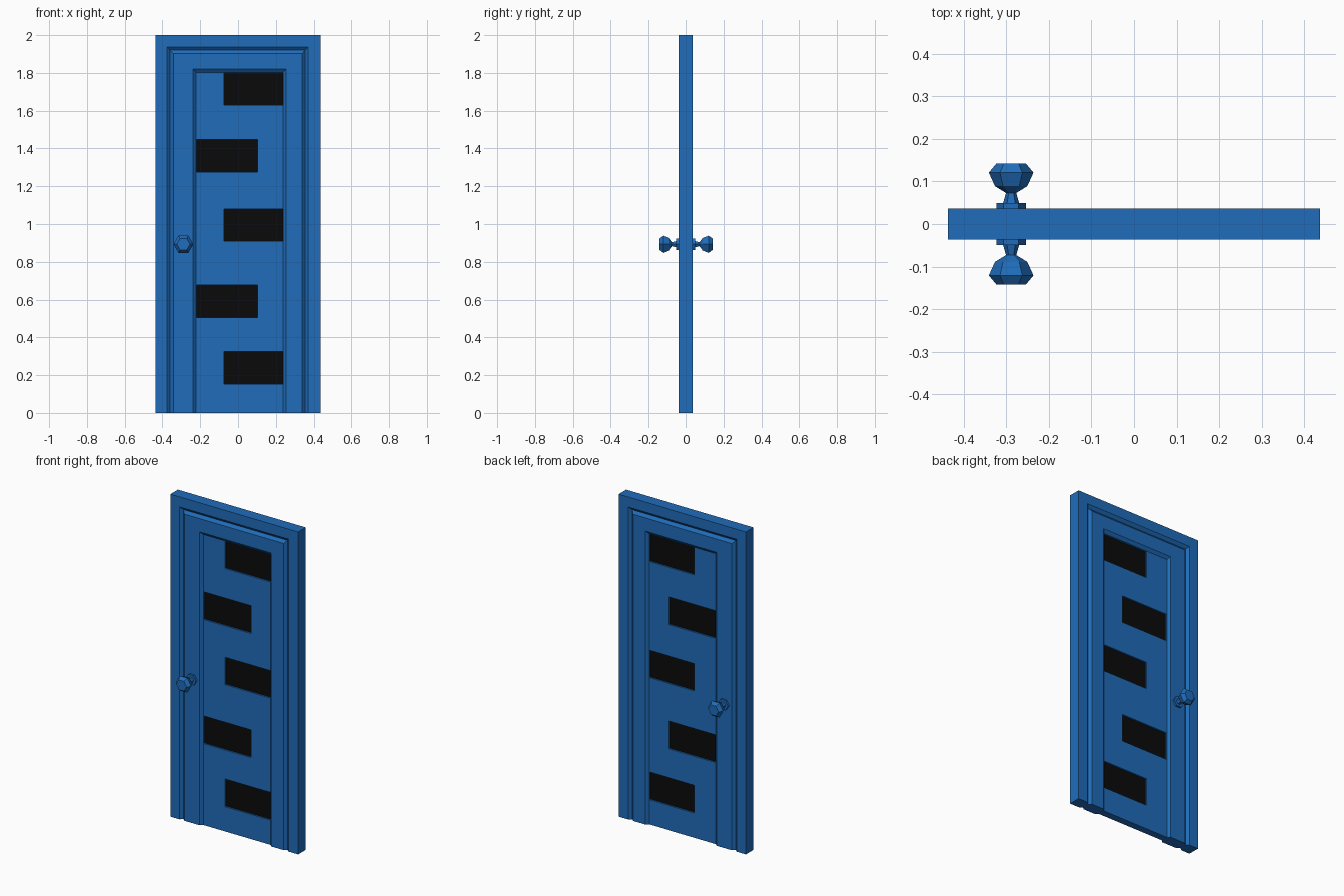
import bpy, bmesh
from math import pi, cos, sin

if "Cube" in bpy.data.objects:
    bpy.data.objects.remove(bpy.data.objects["Cube"])


def material(name, rgb):
    m = bpy.data.materials.new(name)
    m.diffuse_color = (*rgb, 1)
    m.use_nodes = True
    m.node_tree.nodes["Principled BSDF"].inputs["Base Color"].default_value = m.diffuse_color
    return m


BLUE = material("blue_paint", (0.014, 0.15, 0.49))
BLACK = material("dark_glass", (0.003, 0.003, 0.003))


def make_object(name, bm, mat):
    bmesh.ops.remove_doubles(bm, verts=bm.verts, dist=1e-5)
    bmesh.ops.recalc_face_normals(bm, faces=bm.faces)
    me = bpy.data.meshes.new(name)
    bm.to_mesh(me)
    bm.free()
    me.materials.append(mat)
    ob = bpy.data.objects.new(name, me)
    bpy.context.collection.objects.link(ob)
    return ob


def add_box(bm, x0, x1, y0, y1, z0, z1):
    vs = bmesh.ops.create_cube(bm, size=1)["verts"]
    for v in vs:
        v.co = ((x0 + x1) / 2 + v.co.x * (x1 - x0),
                (y0 + y1) / 2 + v.co.y * (y1 - y0),
                (z0 + z1) / 2 + v.co.z * (z1 - z0))


# Door slab: nested upside-down U steps (left x, right x, top z, half depth)
STEPS = [(-0.438, 0.438, 2.0, 0.037),
         (-0.376, 0.371, 1.938, 0.037),
         (-0.359, 0.355, 1.92, 0.022),
         (-0.342, 0.339, 1.902, 0.037),
         (-0.238, 0.254, 1.82, 0.037),
         (-0.222, 0.238, 1.802, 0.022)]

bm = bmesh.new()
sides = []
for s in (-1, 1):
    rings = [[bm.verts.new(p) for p in ((l, s * d, 0), (l, s * d, t), (r, s * d, t), (r, s * d, 0))]
             for l, r, t, d in STEPS]
    for a, b in zip(rings, rings[1:]):
        for i in range(3):
            bm.faces.new((a[i], a[i + 1], b[i + 1], b[i]))
    bm.faces.new(rings[-1])
    sides.append(rings)
front, back = sides
for i in range(3):
    bm.faces.new((front[0][i], front[0][i + 1], back[0][i + 1], back[0][i]))
# underside, quad by quad along the profile
foot = [[r[0] for r in rings] + [r[3] for r in reversed(rings)] for rings in sides]
for i in range(len(foot[0]) - 1):
    bm.faces.new((foot[0][i], foot[0][i + 1], foot[1][i + 1], foot[1][i]))
door = make_object("door_slab", bm, BLUE)

# Windows: staggered openings and the dark panes inside them
WINDOWS = [(-0.075, 0.237, 1.63, 1.80), (-0.221, 0.103, 1.275, 1.447),
           (-0.075, 0.237, 0.91, 1.08), (-0.221, 0.103, 0.505, 0.677),
           (-0.075, 0.237, 0.153, 0.325)]
cut, panes = bmesh.new(), bmesh.new()
for x0, x1, z0, z1 in WINDOWS:
    add_box(cut, x0, x1, -0.1, 0.1, z0, z1)
    add_box(panes, x0, x1, -0.012, 0.012, z0, z1)
cutter = make_object("window_cutter", cut, BLUE)
cutter.hide_render = True
make_object("window_panes", panes, BLACK)

mod = door.modifiers.new("window_openings", "BOOLEAN")
mod.operation, mod.solver, mod.object = "DIFFERENCE", "EXACT", cutter
bpy.context.view_layer.objects.active = door
bpy.ops.object.modifier_apply(modifier=mod.name)
bpy.data.objects.remove(cutter)

# Knobs: six-sided lathe of (radius, distance from door centre)
KNOB = [(0.035, 0.034), (0.035, 0.049), (0.019, 0.049), (0.012, 0.073),
        (0.038, 0.089), (0.0525, 0.121), (0.035, 0.142)]
for name, s in (("front_knob", -1), ("back_knob", 1)):
    bm = bmesh.new()
    rings = [[bm.verts.new((-0.289 + r * cos(k * pi / 3), s * y, 0.893 + r * sin(k * pi / 3)))
              for k in range(6)] for r, y in KNOB]
    for a, b in zip(rings, rings[1:]):
        for k in range(6):
            n = (k + 1) % 6
            bm.faces.new((a[k], a[n], b[n], b[k]))
    bm.faces.new(rings[0])
    bm.faces.new(rings[-1])
    make_object(name, bm, BLUE)
